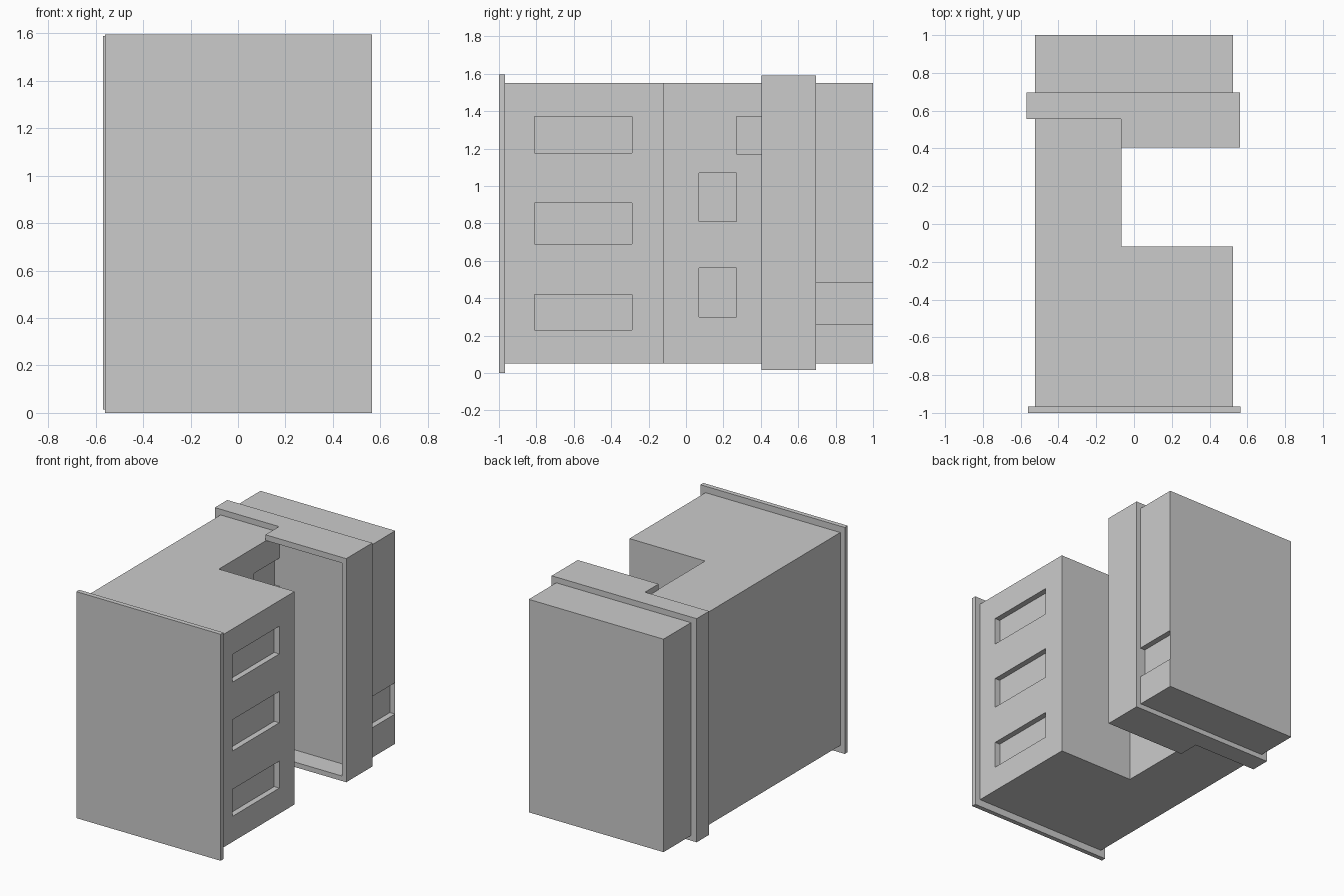
import bpy, bmesh

if "Cube" in bpy.data.objects:
    bpy.data.objects.remove(bpy.data.objects["Cube"])


def prism(name, outline, z0, z1):
    """Extrude a plan outline (counter-clockwise x, y points) from z0 to z1."""
    bm = bmesh.new()
    face = bm.faces.new([bm.verts.new((x, y, z0)) for x, y in outline])
    top = bmesh.ops.extrude_face_region(bm, geom=[face])["geom"]
    bmesh.ops.translate(bm, vec=(0, 0, z1 - z0),
                        verts=[v for v in top if isinstance(v, bmesh.types.BMVert)])
    bmesh.ops.recalc_face_normals(bm, faces=bm.faces)
    mesh = bpy.data.meshes.new(name)
    bm.to_mesh(mesh)
    bm.free()
    obj = bpy.data.objects.new(name, mesh)
    bpy.context.collection.objects.link(obj)
    return obj


def box(name, x0, x1, y0, y1, z0, z1):
    return prism(name, [(x0, y0), (x1, y0), (x1, y1), (x0, y1)], z0, z1)


def cut(target, *bounds):
    """Subtract a box from the target and remove the cutter."""
    cutter = box("cutter", *bounds)
    cutter.hide_render = True
    mod = target.modifiers.new("cut", "BOOLEAN")
    mod.operation = "DIFFERENCE"
    mod.solver = "EXACT"
    mod.object = cutter
    bpy.context.view_layer.objects.active = target
    bpy.ops.object.modifier_apply(modifier=mod.name)
    bpy.data.objects.remove(cutter)


SIDE, NOTCH, DEPTH = 0.525, -0.065, 0.04   # right wall, notch wall, recess depth
Z0, Z1 = 0.05, 1.55

# Main body: C-shaped plan with a deep notch in the right side
body = prism("body", [(-SIDE, -0.97), (SIDE, -0.97), (SIDE, -0.12), (NOTCH, -0.12),
                      (NOTCH, 0.556), (SIDE, 0.556), (SIDE, 1.0), (-SIDE, 1.0)], Z0, Z1)

# Three wide window recesses on the front block
for z0, z1 in [(0.23, 0.42), (0.69, 0.91), (1.175, 1.37)]:
    cut(body, SIDE - DEPTH, SIDE + 0.1, -0.81, -0.29, z0, z1)

# Recesses on the inner notch wall; the top one runs to the rear wall
for y0, y1, z0, z1 in [(0.07, 0.27, 0.30, 0.56), (0.07, 0.27, 0.81, 1.07),
                       (0.27, 0.556, 1.17, 1.37)]:
    cut(body, NOTCH - DEPTH, NOTCH + 0.1, y0, y1, z0, z1)

# Low recess on the rear block, closed at the back by a thin wall
cut(body, SIDE - DEPTH, SIDE + 0.1, 0.69, 0.997, 0.26, 0.48)

# Collar: hollow frame around the rear block, deeper on the notch side
collar = prism("collar", [(-0.57, 0.556), (-0.07, 0.556), (-0.07, 0.405), (0.56, 0.405),
                          (0.56, 0.695), (-0.57, 0.695)], 0.015, 1.59)
cut(collar, -SIDE, SIDE, 0.2, 0.9, Z0, Z1)

# Front plate
box("front_plate", -0.56, 0.565, -1.0, -0.967, 0.0, 1.595)
